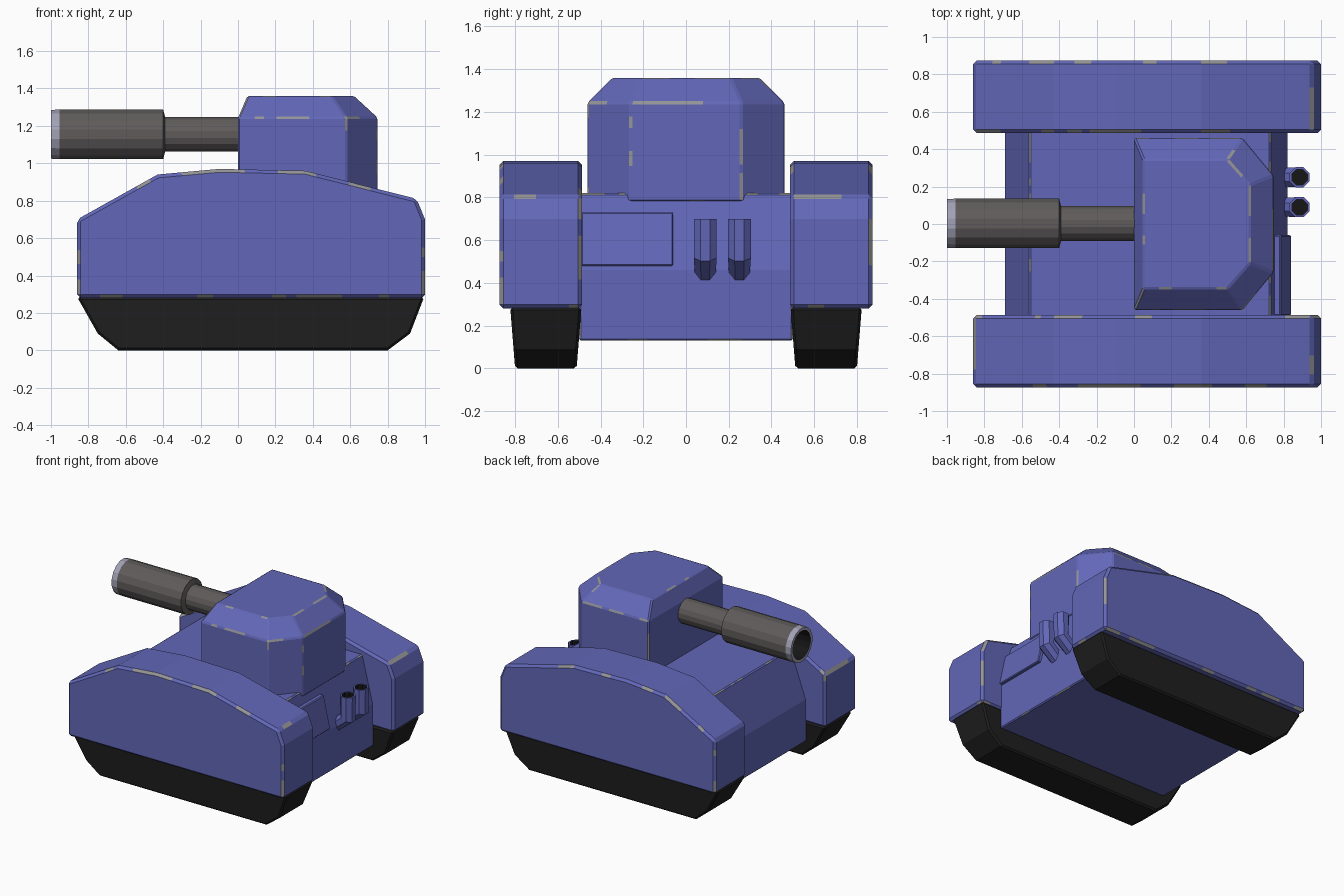
import bpy, bmesh, math, random
from mathutils import Vector

if "Cube" in bpy.data.objects:
    bpy.data.objects.remove(bpy.data.objects["Cube"])

random.seed(4)


def material(name, r, g, b):
    m = bpy.data.materials.new(name)
    m.diffuse_color = (r, g, b, 1)
    m.use_nodes = True
    m.node_tree.nodes["Principled BSDF"].inputs["Base Color"].default_value = m.diffuse_color
    return m


BLUE = material("blue_paint", 0.122, 0.136, 0.48)
WORN = material("worn_edge_grey", 0.30, 0.30, 0.31)
TRACK = material("track_black", 0.014, 0.014, 0.014)
GUN = material("gun_metal", 0.115, 0.105, 0.105)
TIP = material("bare_muzzle", 0.36, 0.36, 0.47)
BORE = material("bore_black", 0.008, 0.008, 0.008)


def chip_edges(bm, width, min_angle, chance):
    """Chamfer the sharp edges and paint random stretches of them as worn."""
    edges = [e for e in bm.edges if e.calc_face_angle(0) > math.radians(min_angle)]
    res = bmesh.ops.bevel(bm, geom=edges, offset=width, segments=1,
                          affect='EDGES', clamp_overlap=True)
    todo = [f for f in res["faces"] if len(f.verts) == 4]
    while todo:
        f = todo.pop()
        loop = max(f.loops, key=lambda l: l.edge.calc_length())
        opp = loop.link_loop_next.link_loop_next
        if loop.edge.calc_length() > random.uniform(0.06, 0.2):
            t = random.uniform(0.3, 0.7)
            e1, v1, e2, v2 = loop.edge, loop.vert, opp.edge, opp.link_loop_next.vert
            a = bmesh.utils.edge_split(e1, v1, t)[1]
            b = bmesh.utils.edge_split(e2, v2, t)[1]
            new = bmesh.utils.face_split(f, a, b)[0]
            todo += [f, new]
        elif random.random() < chance:
            f.material_index = 1


def loft(name, rings, mats, bands=None, chips=None):
    """Closed solid through equal rings; bands gives a material per section, last cap last."""
    bm = bmesh.new()
    vs = [[bm.verts.new(p) for p in ring] for ring in rings]
    n = len(vs[0])
    bm.faces.new(vs[0])
    for k in range(len(vs) - 1):
        for i in range(n):
            j = (i + 1) % n
            f = bm.faces.new((vs[k][i], vs[k][j], vs[k + 1][j], vs[k + 1][i]))
            f.material_index = bands[k] if bands else 0
    cap = bm.faces.new(vs[-1])
    cap.material_index = bands[-1] if bands else 0
    bmesh.ops.recalc_face_normals(bm, faces=bm.faces)
    if chips:
        chip_edges(bm, *chips)
    me = bpy.data.meshes.new(name)
    bm.to_mesh(me)
    bm.free()
    for m in mats:
        me.materials.append(m)
    ob = bpy.data.objects.new(name, me)
    bpy.context.collection.objects.link(ob)
    return ob


def side_ring(profile, y):
    return [(x, y, z) for x, z in profile]


def circle(centre, direction, radius, sides):
    """Ring around a direction lying in the xz plane."""
    d = Vector(direction).normalized()
    u = Vector((0, 1, 0))
    w = d.cross(u)
    c = Vector(centre)
    return [c + radius * (u * math.cos(a) + w * math.sin(a))
            for a in (2 * math.pi * (i + 0.5) / sides for i in range(sides))]


# Armoured pods and tracks, one on each side
pod = [(-0.86, 0.28), (-0.86, 0.70), (-0.43, 0.94), (-0.10, 0.97), (0.36, 0.96),
       (0.955, 0.81), (1.0, 0.70), (1.0, 0.28)]
track = [(-0.86, 0.285), (-0.75, 0.09), (-0.64, 0), (0.80, 0), (0.92, 0.09), (0.995, 0.285)]
for side, s in (("front", -1), ("back", 1)):
    loft(side + "_pod", [side_ring(pod, s * 0.487), side_ring(pod, s * 0.873)],
         [BLUE, WORN], chips=(0.018, 38, 0.36))
    loft(side + "_track",
         [[(x, s * (0.512 - 0.08 * z), z) for x, z in track],
          [(x, s * (0.80 + 0.08 * z), z) for x, z in track]],
         [TRACK, TRACK], chips=(0.012, 60, 0))

# Hull between the pods
hull = [(-0.69, 0.13), (-0.69, 0.46), (-0.56, 0.82), (0.73, 0.82), (0.82, 0.46), (0.82, 0.13)]
loft("hull", [side_ring(hull, -0.50), side_ring(hull, 0.50)],
     [BLUE, WORN], chips=(0.008, 50, 0.35))

# Turret with cut rear corners and a sloped roof edge
foot = [(0.0, -0.46), (0.58, -0.46), (0.745, -0.26), (0.745, 0.26), (0.58, 0.46), (0.0, 0.46)]
roof = [(0.05, -0.345), (0.50, -0.345), (0.62, -0.21), (0.62, 0.21), (0.50, 0.345), (0.05, 0.345)]
loft("turret", [[(x, y, 0.78) for x, y in foot],
                [(x, y, 1.245) for x, y in foot],
                [(x, y, 1.36) for x, y in roof]],
     [BLUE, WORN], chips=(0.009, 25, 0.35))

# Gun barrel with thick sleeve, bare tip and hollow bore
steps = [(0.03, 0.095), (-0.39, 0.095), (-0.40, 0.135), (-0.955, 0.135),
         (-1.0, 0.133), (-1.0, 0.108), (-0.85, 0.105)]
loft("gun_barrel", [circle((x, 0.003, 1.155), (1, 0, 0), r, 16) for x, r in steps],
     [GUN, TIP, BORE], bands=[0, 0, 0, 1, 1, 2, 2])

# Two bent exhaust pipes at the rear
path = [((0.79, 0.45), (1, 0.6), 0.052), ((0.885, 0.525), (0.45, 1), 0.058),
        ((0.885, 0.70), (0, 1), 0.058), ((0.885, 0.70), (0, 1), 0.045),
        ((0.885, 0.60), (0, 1), 0.045)]
for side, y in (("left", 0.09), ("right", 0.25)):
    loft(side + "_exhaust", [circle((x, y, z), (dx, 0, dz), r, 8)
                             for (x, z), (dx, dz), r in path],
         [BLUE, BORE], bands=[0, 0, 0, 1, 1])

# Raised rear hatch plate
hatch = [(0.74, 0.48), (0.74, 0.73), (0.785, 0.73), (0.84, 0.48)]
loft("rear_hatch", [side_ring(hatch, -0.49), side_ring(hatch, -0.06)],
     [BLUE, WORN], chips=(0.006, 40, 0.15))
